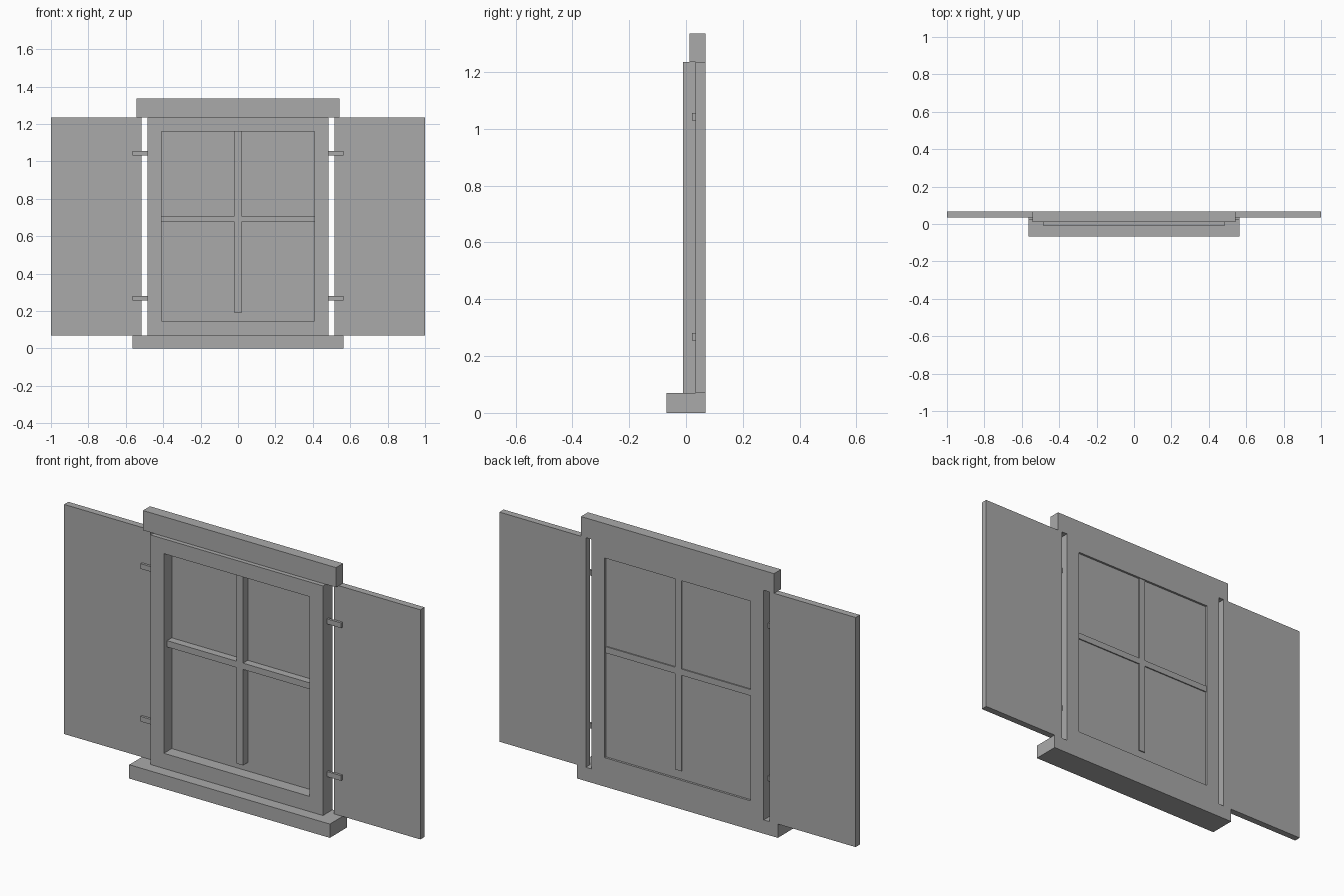
import bpy
import bmesh

if "Cube" in bpy.data.objects:
    bpy.data.objects.remove(bpy.data.objects["Cube"])

grey = bpy.data.materials.new("plain grey")
grey.diffuse_color = (0.4, 0.4, 0.4, 1)
grey.use_nodes = True
grey.node_tree.nodes["Principled BSDF"].inputs["Base Color"].default_value = grey.diffuse_color


def finish(name, bm):
    bmesh.ops.recalc_face_normals(bm, faces=bm.faces)
    mesh = bpy.data.meshes.new(name)
    bm.to_mesh(mesh)
    bm.free()
    mesh.materials.append(grey)
    obj = bpy.data.objects.new(name, mesh)
    bpy.context.collection.objects.link(obj)
    return obj


def box(name, x, y, z):
    """Box from (min, max) pairs on each axis."""
    bm = bmesh.new()
    bmesh.ops.create_cube(bm, size=1)
    for v in bm.verts:
        v.co = [(r[0] + r[1]) / 2 + c * (r[1] - r[0]) for c, r in zip(v.co, (x, y, z))]
    return finish(name, bm)


def mirrored_boxes(name, x, y, z):
    box(name + "_right", x, y, z)
    box(name + "_left", (-x[1], -x[0]), y, z)


def ring(name, outer, inner, y):
    """Rectangular frame; outer and inner are (half width, z min, z max)."""
    bm = bmesh.new()
    loops = []
    for (w, z0, z1), yy in ((outer, y[0]), (inner, y[0]), (inner, y[1]), (outer, y[1])):
        loops.append([bm.verts.new((px, yy, pz))
                      for px, pz in ((-w, z0), (w, z0), (w, z1), (-w, z1))])
    for k in range(4):
        a, b = loops[k], loops[(k + 1) % 4]
        for i in range(4):
            j = (i + 1) % 4
            bm.faces.new((a[i], a[j], b[j], b[i]))
    return finish(name, bm)


BACK = 0.068

# Sill, lintel and window frame
box("sill", (-0.563, 0.563), (-BACK, BACK), (0, 0.07))
box("lintel", (-0.542, 0.542), (0.012, BACK), (1.235, 1.335))
ring("window_frame", (0.484, 0.07, 1.235), (0.409, 0.147, 1.16), (-0.01, BACK))

# Glass pane and glazing bars
box("glass_pane", (-0.409, 0.409), (0.053, 0.057), (0.147, 1.16))
box("vertical_bar", (-0.018, 0.018), (0.015, 0.063), (0.19, 1.16))
mirrored_boxes("horizontal_bar", (0.018, 0.409), (0.015, 0.063), (0.677, 0.709))

# Open shutters and their hinges
mirrored_boxes("shutter", (0.515, 1.0), (0.034, BACK), (0.07, 1.235))
for level, z in (("lower", 0.255), ("upper", 1.03)):
    mirrored_boxes(level + "_hinge", (0.484, 0.563), (0.022, 0.034), (z, z + 0.026))
